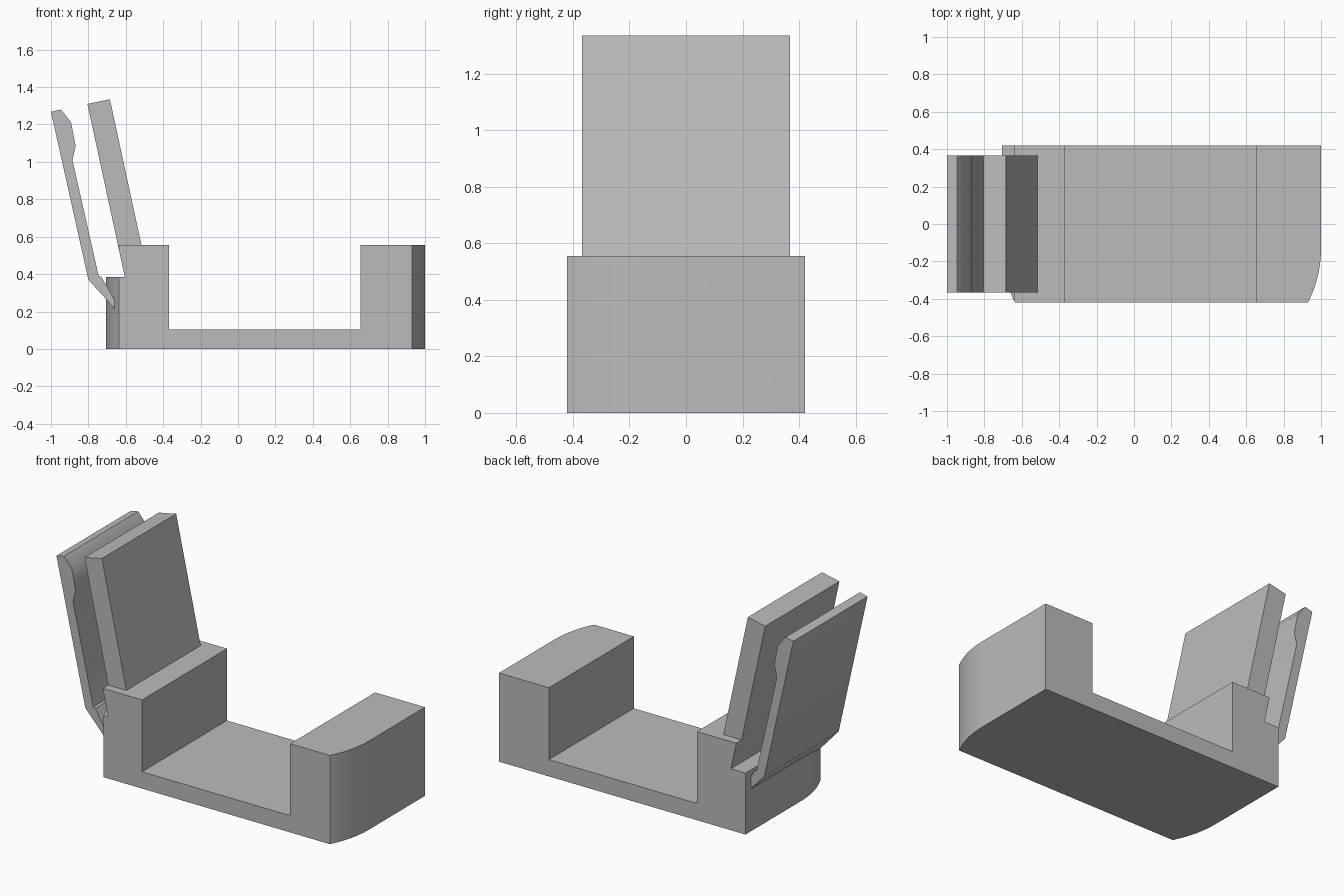
import bpy
import bmesh
import math

if "Cube" in bpy.data.objects:
    bpy.data.objects.remove(bpy.data.objects["Cube"], do_unlink=True)

grey = bpy.data.materials.new("plain grey")
grey.use_nodes = True
grey.diffuse_color = (0.5, 0.5, 0.5, 1)
grey.node_tree.nodes["Principled BSDF"].inputs["Base Color"].default_value = (0.5, 0.5, 0.5, 1)


def prism(name, start, sweep):
    """Extrude a closed outline along a sweep vector."""
    bm = bmesh.new()
    face = bm.faces.new([bm.verts.new(p) for p in start])
    moved = bmesh.ops.extrude_face_region(bm, geom=[face])["geom"]
    bmesh.ops.translate(bm, vec=sweep, verts=[v for v in moved if isinstance(v, bmesh.types.BMVert)])
    bmesh.ops.recalc_face_normals(bm, faces=bm.faces)
    mesh = bpy.data.meshes.new(name)
    bm.to_mesh(mesh)
    bm.free()
    mesh.materials.append(grey)
    obj = bpy.data.objects.new(name, mesh)
    bpy.context.collection.objects.link(obj)
    return obj


def side_prism(name, profile, half_depth):
    return prism(name, [(x, -half_depth, z) for x, z in profile], (0, 2 * half_depth, 0))


def smooth(obj, degrees):
    bpy.ops.object.select_all(action="DESELECT")
    obj.select_set(True)
    bpy.context.view_layer.objects.active = obj
    bpy.ops.object.shade_smooth_by_angle(angle=math.radians(degrees))


LEFT, RIGHT, DEPTH = -0.706, 1.0, 0.42

# U-shaped base with a slanted step at its clip end
base = side_prism("base", [
    (LEFT, 0), (RIGHT, 0), (RIGHT, 0.555), (0.655, 0.555), (0.655, 0.105),
    (-0.37, 0.105), (-0.37, 0.555), (-0.642, 0.555), (-0.605, 0.385), (LEFT, 0.385)], DEPTH)

# Plan outline rounding the two front corners of the base
radius, arc_y, steps = 0.636, -0.13, 12
sweep = math.asin((DEPTH + arc_y) / radius)
arc = [(radius * (1 - math.cos(sweep * i / steps)), arc_y - radius * math.sin(sweep * i / steps))
       for i in range(steps + 1)]
plan = [(RIGHT, DEPTH)] + [(RIGHT - dx, y) for dx, y in arc]
plan += [(LEFT + dx, y) for dx, y in reversed(arc)] + [(LEFT, DEPTH)]
cutter = prism("corner_cutter", [(x, y, -0.1) for x, y in plan], (0, 0, 1))
cutter.hide_render = True

cut = base.modifiers.new("round corners", "BOOLEAN")
cut.operation = "INTERSECT"
cut.solver = "EXACT"
cut.object = cutter
bpy.context.view_layer.objects.active = base
bpy.ops.object.modifier_apply(modifier=cut.name)
bpy.data.objects.remove(cutter, do_unlink=True)
smooth(base, 20)

# Leaning back plate
side_prism("back_plate", [(-0.805, 1.31), (-0.685, 1.335), (-0.504, 0.5), (-0.63, 0.5)], 0.367)

# Spring clip with a gripping bump and a foot anchored in the base
clip = side_prism("spring_clip", [
    (-1.0, 1.268), (-0.947, 1.28), (-0.893, 1.213), (-0.868, 1.085), (-0.885, 1.01),
    (-0.745, 0.39), (-0.73, 0.385), (-0.65, 0.245), (-0.655, 0.21), (-0.8, 0.37)], 0.367)
smooth(clip, 32)
